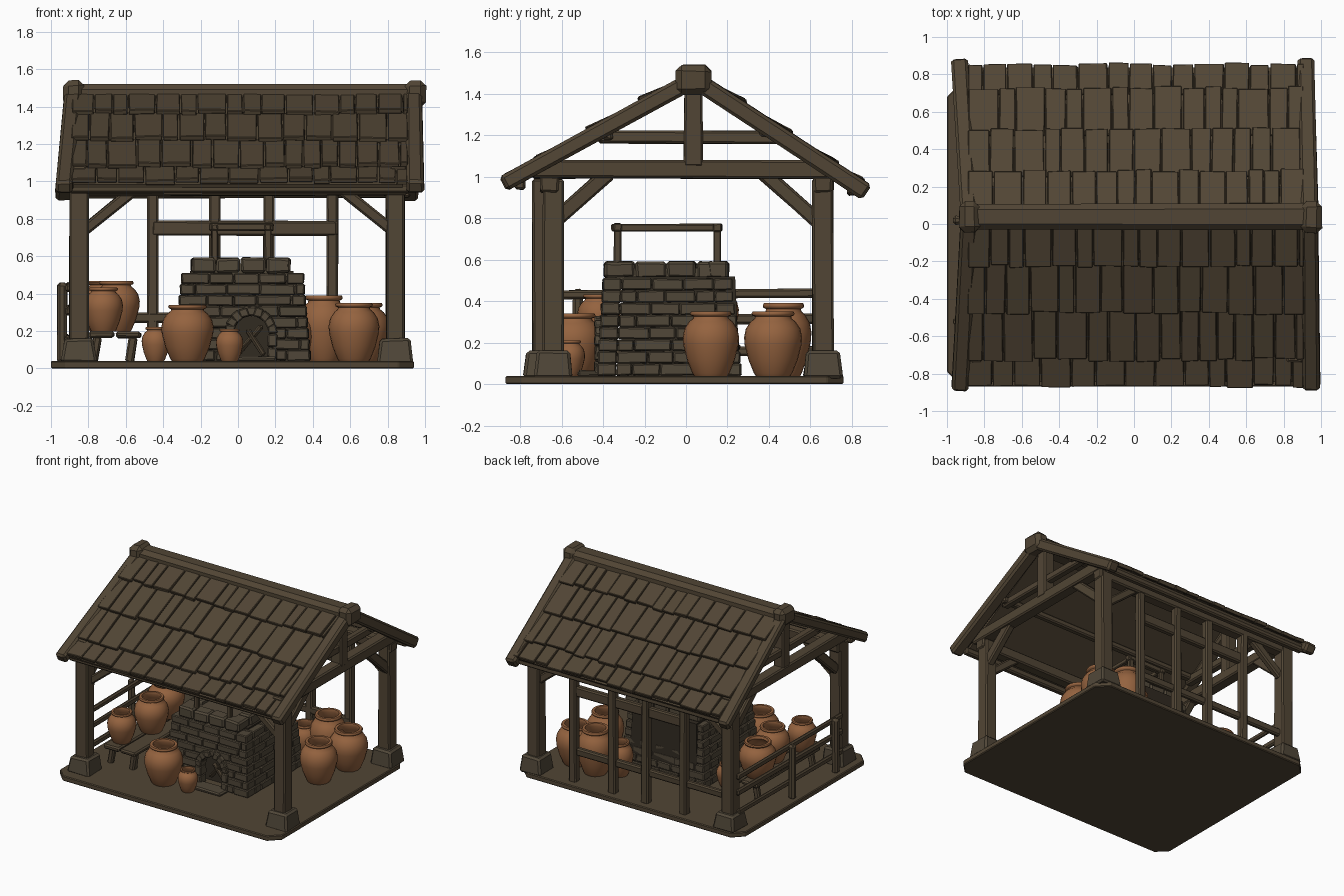
import bpy, bmesh, math, random
from mathutils import Vector, Matrix

random.seed(4)
if "Cube" in bpy.data.objects:
    bpy.data.objects.remove(bpy.data.objects["Cube"])


def material(name, rgb):
    m = bpy.data.materials.new(name)
    m.use_nodes = True
    m.diffuse_color = (*rgb, 1)
    m.node_tree.nodes["Principled BSDF"].inputs["Base Color"].default_value = (*rgb, 1)
    return m


WOOD = material("weathered wood", (0.083, 0.060, 0.035))
STONE = material("dusty brick", (0.081, 0.063, 0.040))
CLAY = material("fired clay", (0.300, 0.125, 0.050))
SOOT = material("soot", (0.030, 0.023, 0.015))


def finish(name, bm, mat, bevel=0.0, smooth=False):
    bmesh.ops.recalc_face_normals(bm, faces=bm.faces[:])
    me = bpy.data.meshes.new(name)
    bm.to_mesh(me)
    bm.free()
    me.materials.append(mat)
    ob = bpy.data.objects.new(name, me)
    bpy.context.collection.objects.link(ob)
    if bevel:
        mod = ob.modifiers.new("worn edges", "BEVEL")
        mod.width, mod.segments = bevel, 1
    if smooth:
        bpy.ops.object.select_all(action="DESELECT")
        ob.select_set(True)
        bpy.context.view_layer.objects.active = ob
        bpy.ops.object.shade_smooth_by_angle(angle=math.radians(50))
    return ob


def add_beam(bm, p, q, w, h, rough=0.0, taper=1.0):
    """Box from p to q, w wide sideways and h tall; the q end is scaled by taper."""
    p, q = Vector(p), Vector(q)
    d = (q - p).normalized()
    ref = Vector((0, 1, 0)) if abs(d.z) > 0.95 else Vector((0, 0, 1))
    side = ref.cross(d).normalized()
    up = d.cross(side)
    vs = bmesh.ops.create_cube(bm, size=1)["verts"]
    for v in vs:
        s = taper if v.co.x > 0 else 1
        base = q if v.co.x > 0 else p
        jitter = Vector([random.uniform(-rough, rough) for _ in range(3)])
        v.co = base + side * v.co.y * w * s + up * v.co.z * h * s + jitter


def beams(name, specs, mat=WOOD, bevel=0.01, rough=0.004):
    bm = bmesh.new()
    for spec in specs:
        add_beam(bm, *spec[:4], rough, *spec[4:])
    return finish(name, bm, mat, bevel)


# Ground slab with clipped corners
bm = bmesh.new()
x0, x1, y0, y1, c = -1.0, 0.94, -0.87, 0.76, 0.08
outline = [(x0 + c, y0), (x1 - c, y0), (x1, y0 + c), (x1, y1 - c),
           (x1 - c, y1), (x0 + c, y1), (x0, y1 - c), (x0, y0 + c)]
face = bm.faces.new([bm.verts.new((x, y, 0)) for x, y in outline])
top = bmesh.ops.extrude_face_region(bm, geom=[face])["geom"]
bmesh.ops.translate(bm, vec=(0, 0, 0.04), verts=[g for g in top if isinstance(g, bmesh.types.BMVert)])
finish("ground_slab", bm, WOOD, 0.006)

# Corner posts on tapered plinths
corners = [(-0.85, -0.69), (0.84, -0.64), (-0.85, 0.66), (0.84, 0.66)]
beams("corner_posts", [((x, y, 0.12), (x, y, 0.99), 0.10, 0.10) for x, y in corners])
beams("post_plinths", [((x, y, 0.03), (x, y, 0.16), 0.19, 0.19, 0.82) for x, y in corners], STONE, 0.014)

# Wall plates and diagonal braces
beams("wall_plates", [((-0.9, y, 0.965), (0.9, y, 0.965), 0.09, 0.08) for y in (-0.66, 0.66)])
beams("eave_braces", [((s * 0.82, y, 0.74), (s * 0.56, y, 0.95), 0.05, 0.06)
                      for s in (-1, 1) for y in (-0.66, 0.66)])
beams("gable_braces", [((s * 0.85, t * 0.64, 0.78), (s * 0.85, t * 0.37, 1.02), 0.06, 0.07)
                       for s in (-1, 1) for t in (-1, 1)])

# Gable trusses
truss = []
for x in (-0.86, 0.86):
    truss += [((x, -0.74, 1.035), (x, 0.72, 1.035), 0.09, 0.085),
              ((x, -0.42, 1.19), (x, 0.46, 1.19), 0.06, 0.06),
              ((x, 0.035, 1.05), (x, 0.035, 1.48), 0.09, 0.09)]
beams("gable_trusses", truss)

# Verge rafters, which lean slightly outward at the eaves
verges = []
for xt, xf, xb in ((-0.88, -0.93, -0.93), (0.94, 0.95, 0.92)):
    verges += [((xf, -0.88, 0.965), (xt, 0.04, 1.47), 0.09, 0.08),
               ((xb, 0.87, 0.925), (xt, 0.04, 1.47), 0.09, 0.08)]
beams("verge_rafters", verges, bevel=0.015)

# Ridge beam with heavy end blocks
beams("ridge_beam", [((-0.9, 0.04, 1.47), (0.95, 0.04, 1.47), 0.14, 0.10)], bevel=0.03)
beams("ridge_ends", [((a, 0.04, 1.47), (a + 0.11, 0.04, 1.47), 0.17, 0.14) for a in (-0.935, 0.89)],
      bevel=0.03, rough=0.008)

# Shingle courses, boards and purlins on each slope
def slope_z(y):
    return 1.49 - (0.575 if y < 0.04 else 0.67) * abs(y - 0.04)


for side, edges in (("front", (0.02, -0.22, -0.47, -0.72, -0.86)), ("back", (0.06, 0.28, 0.50, 0.72, 0.85))):
    s = -1 if side == "front" else 1
    bm = bmesh.new()
    for high, low in zip(edges, edges[1:]):
        x = -0.89
        while x < 0.89:
            w = min(random.uniform(0.08, 0.17), 0.91 - x)
            end = low + s * random.uniform(-0.006, 0.012)
            lift = random.uniform(0.026, 0.036)
            mid = x + w / 2
            add_beam(bm, (mid, high - s * 0.03, slope_z(high - s * 0.03)),
                     (mid, end, slope_z(end) + lift), w - 0.006, 0.028, 0.003)
            x += w
    finish(side + "_shingles", bm, WOOD, 0.004)
    e = edges[-1] - s * 0.02
    beams(side + "_roof_boards", [((0, e, slope_z(e) - 0.01), (0, 0.04, 1.48), 1.76, 0.02)], bevel=0, rough=0)
    beams(side + "_purlins", [((-0.9, y, slope_z(y) - 0.045), (0.92, y, slope_z(y) - 0.045), 0.05, 0.05)
                              for y in (s * 0.8, s * 0.38)])

# Back wall frame
studs = [((x, 0.67, 0.03), (x, 0.67, 0.97), 0.06, 0.06) for x in (-0.455, -0.125, 0.165, 0.505)]
beams("back_studs", studs)
beams("back_rails", [((-0.46, 0.66, 0.75), (0.53, 0.66, 0.75), 0.05, 0.08),
                     ((-0.85, 0.66, 0.27), (0.53, 0.66, 0.27), 0.04, 0.06)])

# Side fence
beams("fence_rails", [((-0.91, -0.64, z), (-0.91, 0.66, z + 0.01), 0.03, 0.045) for z in (0.15, 0.305, 0.43)])
beams("fence_posts", [((-0.94, y, 0.03), (-0.94, y, 0.46), 0.05, 0.05) for y in (-0.52, 0.02)], bevel=0.015)

# Kiln core and firebox
def kiln_box(z):
    t = (z - 0.04) / 0.47
    return -0.35 + 0.05 * t, 0.39 - 0.04 * t, -0.43 + 0.03 * t, 0.27 - 0.05 * t


beams("kiln_core", [((0.02, -0.03, 0.03), (0.02, -0.03, 0.52), 0.60, 0.58, 0.92)], SOOT, 0, 0)

# Kiln brick courses, split around the arched mouth
ax, az, ar = 0.07, 0.19, 0.11
bm = bmesh.new()


def brick_run(a, b, offset):
    """Lay bricks along the straight run from a to b."""
    a, b = Vector(a), Vector(b)
    length, d = (b - a).length, (b - a).normalized()
    t, step = 0.0, offset
    while t < length - 0.005:
        e = t + step
        if length - e < 0.05:
            e = length
        add_beam(bm, a + d * (t + 0.002), a + d * (e - 0.002), 0.09, course - 0.003, 0.003)
        t, step = e, random.uniform(0.12, 0.19)


rows = 8
course = 0.47 / rows
for i in range(rows):
    z = 0.04 + course * (i + 0.5)
    l, r, f, b = kiln_box(z)
    k, first = 0.045, (0.08, 0.15)[i % 2]
    gap = math.sqrt(max(0, ar ** 2 - max(0, z - az) ** 2))
    if gap:
        brick_run((l, f + k, z), (ax - gap, f + k, z), first)
        brick_run((ax + gap, f + k, z), (r, f + k, z), first)
    else:
        brick_run((l, f + k, z), (r, f + k, z), first)
    brick_run((l, b - k, z), (r, b - k, z), first)
    for x in (l + k, r - k):
        brick_run((x, f + 0.09, z), (x, b - 0.09, z), first)
finish("kiln_bricks", bm, STONE, 0.006)

# Arch stones, hearth step and logs
arch = []
for i in range(9):
    a = math.pi * (i + 0.5) / 9
    d = Vector((math.cos(a), 0, math.sin(a)))
    o = Vector((ax, -0.40, az))
    arch.append((o + d * 0.09, o + d * 0.14, 0.08, 0.045))
for s in (-1, 1):
    arch += [((ax + s * 0.115, -0.40, z), (ax + s * 0.115, -0.40, z + 0.07), 0.05, 0.08) for z in (0.04, 0.115)]
beams("arch_stones", arch, STONE, 0.006)
beams("hearth_step", [((-0.06, -0.46, 0.05), (0.21, -0.46, 0.05), 0.12, 0.03)], STONE)
beams("firewood", [((0.0, -0.35, 0.08), (0.13, -0.37, 0.23), 0.03, 0.03),
                   ((0.14, -0.35, 0.07), (0.05, -0.37, 0.21), 0.03, 0.03)])

# Kiln top ring of stones
cap = []
for j in range(4):
    xa, xb = -0.25 + 0.133 * j, -0.25 + 0.133 * (j + 1) - 0.004
    ya, yb = -0.39 + 0.148 * j, -0.39 + 0.148 * (j + 1) - 0.004
    cap += [((xa, y, 0.55), (xb, y, 0.55), 0.10, 0.08) for y in (-0.345, 0.155)]
    cap += [((x, ya, 0.55), (x, yb, 0.55), 0.10, 0.08) for x in (-0.2, 0.23)]
beams("kiln_top_stones", cap, STONE, 0.012, 0.005)
beams("kiln_top_slab", [((0.02, -0.09, 0.49), (0.02, -0.09, 0.56), 0.5, 0.5)], STONE, 0, 0)

# Rack above the kiln
rack = [((x, y, 0.56), (x, y, 0.75), 0.035, 0.035) for x in (-0.125, 0.16) for y in (-0.33, 0.15)]
rack += [((-0.155, y, 0.755), (0.19, y, 0.755), 0.04, 0.04) for y in (-0.33, 0.15)]
rack += [((x, -0.36, 0.755), (x, 0.175, 0.755), 0.035, 0.035) for x in (-0.125, 0.16)]
beams("kiln_rack", rack, bevel=0.006, rough=0.002)

# Bench
beams("bench_seat", [((x, -0.54, 0.18), (x, 0.26, 0.18), 0.135, 0.035) for x in (-0.73, -0.585)])
beams("bench_legs", [((x * 1.02 - 0.01, y, 0.03), (x, y, 0.17), 0.045, 0.045)
                     for x in (-0.75, -0.56) for y in (-0.48, 0.2)])

# Clay jars turned from one profile
PROFILE = [(0, 0), (0.6, 0), (0.66, 0.04), (0.85, 0.25), (0.98, 0.48), (1, 0.6), (0.94, 0.73), (0.78, 0.84),
           (0.64, 0.89), (0.62, 0.92), (0.72, 0.94), (0.74, 0.97), (0.7, 1), (0.56, 1), (0.52, 0.93),
           (0.7, 0.8), (0.8, 0.62), (0, 0.55)]


def jar(name, x, y, z, r, h):
    bm = bmesh.new()
    vs = [bm.verts.new((a * r, 0, b * h)) for a, b in PROFILE]
    es = [bm.edges.new(pair) for pair in zip(vs, vs[1:])]
    bmesh.ops.spin(bm, geom=vs + es, cent=(0, 0, 0), axis=(0, 0, 1), angle=math.tau, steps=24)
    bmesh.ops.remove_doubles(bm, verts=bm.verts[:], dist=0.0005)
    bmesh.ops.translate(bm, vec=(x, y, z), verts=bm.verts[:])
    finish(name, bm, CLAY, smooth=True)


for spec in (("front_jar", -0.27, -0.54, 0.04, 0.14, 0.30), ("small_front_jar", -0.045, -0.56, 0.04, 0.073, 0.17),
             ("left_jar", 0.62, 0.12, 0.04, 0.136, 0.31), ("left_back_jar", 0.67, 0.42, 0.04, 0.14, 0.31),
             ("left_tall_jar", 0.46, 0.47, 0.04, 0.135, 0.35), ("left_inner_jar", 0.30, 0.40, 0.04, 0.10, 0.26),
             ("bench_front_jar", -0.72, -0.42, 0.197, 0.105, 0.235), ("bench_jar", -0.65, -0.15, 0.197, 0.125, 0.27),
             ("bench_back_jar", -0.71, 0.12, 0.197, 0.135, 0.27), ("small_back_jar", -0.44, 0.12, 0.04, 0.075, 0.18)):
    jar(*spec)
